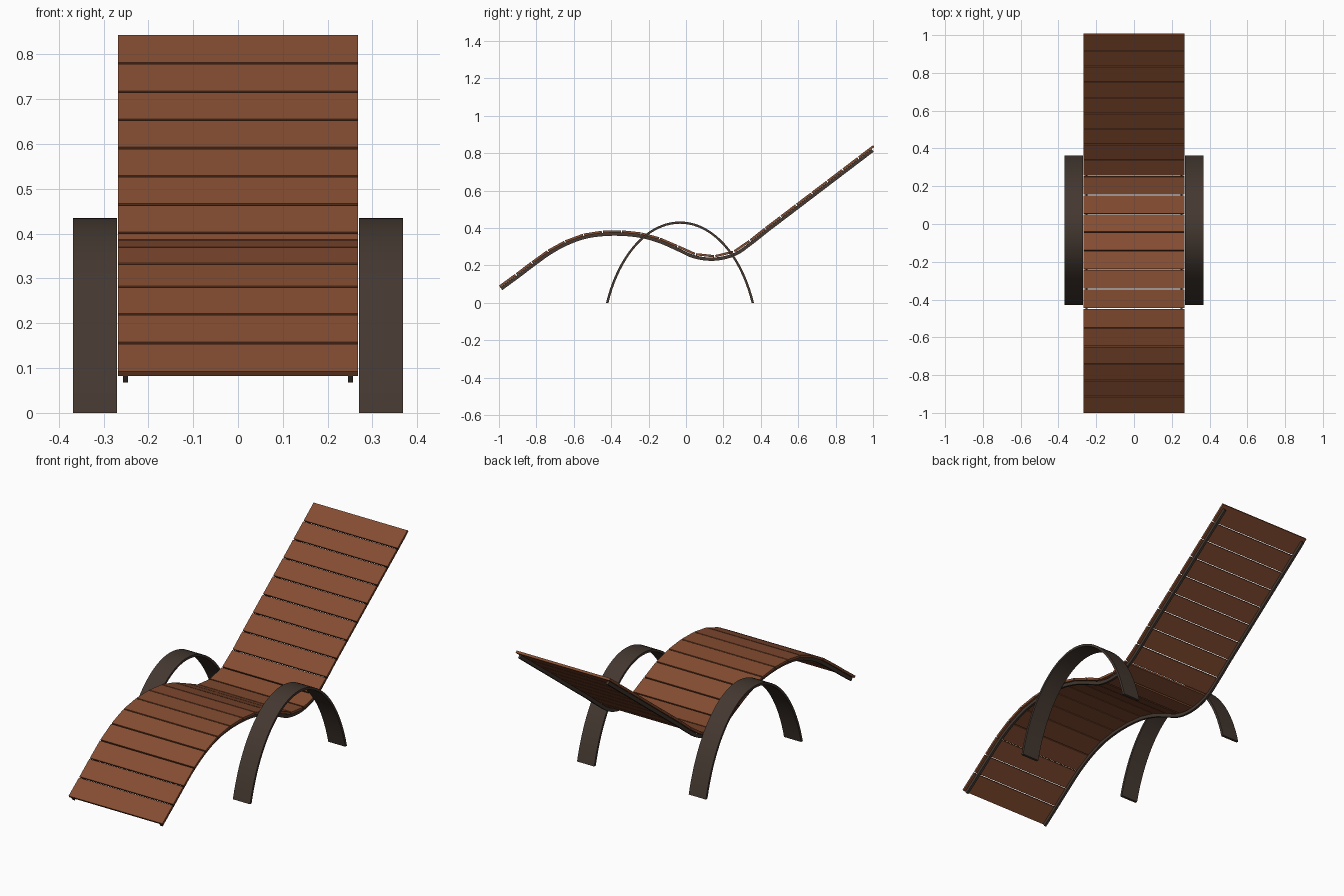
import bpy, bmesh, math
from mathutils import Vector

if "Cube" in bpy.data.objects:
    bpy.data.objects.remove(bpy.data.objects["Cube"])


def material(name, rgb):
    m = bpy.data.materials.new(name)
    m.diffuse_color = (*rgb, 1)
    m.use_nodes = True
    m.node_tree.nodes["Principled BSDF"].inputs["Base Color"].default_value = m.diffuse_color
    return m


WOOD = material("brown wood", (0.235, 0.074, 0.031))
METAL = material("dark metal", (0.058, 0.040, 0.030))


def ribbon(name, upper, lower, x0, x1, mat):
    """Band between two (y, z) lines, extruded from x0 to x1."""
    bm = bmesh.new()
    rings = [[bm.verts.new((x, p[0], p[1])) for x, p in
              ((x0, u), (x1, u), (x1, l), (x0, l))] for u, l in zip(upper, lower)]
    for a, b in zip(rings, rings[1:]):
        for i in range(4):
            j = (i + 1) % 4
            bm.faces.new((a[i], a[j], b[j], b[i]))
    bm.faces.new(rings[0])
    bm.faces.new(rings[-1])
    bmesh.ops.recalc_face_normals(bm, faces=bm.faces)
    me = bpy.data.meshes.new(name)
    bm.to_mesh(me)
    bm.free()
    ob = bpy.data.objects.new(name, me)
    bpy.context.collection.objects.link(ob)
    me.materials.append(mat)
    me.shade_smooth()
    me.set_sharp_from_angle(angle=math.radians(30))
    return ob


def offset(pts, d):
    """Shift a (y, z) line downwards along its normals."""
    out = []
    for i, p in enumerate(pts):
        t = (pts[min(i + 1, len(pts) - 1)] - pts[max(i - 1, 0)]).normalized()
        out.append(p + Vector((t.y, -t.x)) * d)
    return out


# joints between slats along the lounger's upper surface (y, z)
joints = [Vector(p) for p in (
    (-1, .092), (-.913, .156), (-.828, .22), (-.742, .282), (-.65, .333),
    (-.55, .37), (-.448, .386), (-.344, .388), (-.24, .377), (-.14, .35),
    (-.042, .308), (.052, .266), (.153, .255), (.253, .279), (.338, .337),
    (.42, .402))]
back_start, back_end = joints[-1], Vector((1, .843))
joints += [back_start.lerp(back_end, i / 7) for i in range(1, 8)]

# slats
for i, (a, b) in enumerate(zip(joints, joints[1:])):
    gap = (b - a).normalized() * 0.003
    top = [a + gap if i else a, b - gap if i < len(joints) - 2 else b]
    ribbon(f"slat_{i + 1}", top, offset(top, 0.012), -0.268, 0.268, WOOD)

# rails follow a smoothed line just below the slats
line = []
for i in range(len(joints) - 1):
    p0, p1, p2, p3 = (joints[max(0, min(k, len(joints) - 1))] for k in range(i - 1, i + 3))
    for s in range(4):
        t = s / 4
        line.append(0.5 * (2 * p1 + (p2 - p0) * t + (2 * p0 - 5 * p1 + 4 * p2 - p3) * t * t
                           + (3 * p1 - 3 * p2 + p3 - p0) * t ** 3))
rail_top, rail_low = offset(line, 0.0125), offset(line, 0.030)

# arched leg and armrest: upper part of an ellipse cut at the ground
A, B, C, Y0 = 0.425, 0.685, 0.25, -0.032


def arch(a, b):
    t0 = math.asin(C / b)
    ts = [t0 + (math.pi - 2 * t0) * i / 40 for i in range(41)]
    return [Vector((Y0 - a * math.cos(t), b * math.sin(t) - C)) for t in ts]


for side, s in (("left", -1), ("right", 1)):
    ribbon(f"{side}_rail", rail_top, rail_low, s * 0.245, s * 0.257, METAL)
    ribbon(f"{side}_arch_leg", arch(A, B), arch(A - 0.013, B - 0.012),
           s * 0.27, s * 0.368, METAL)
